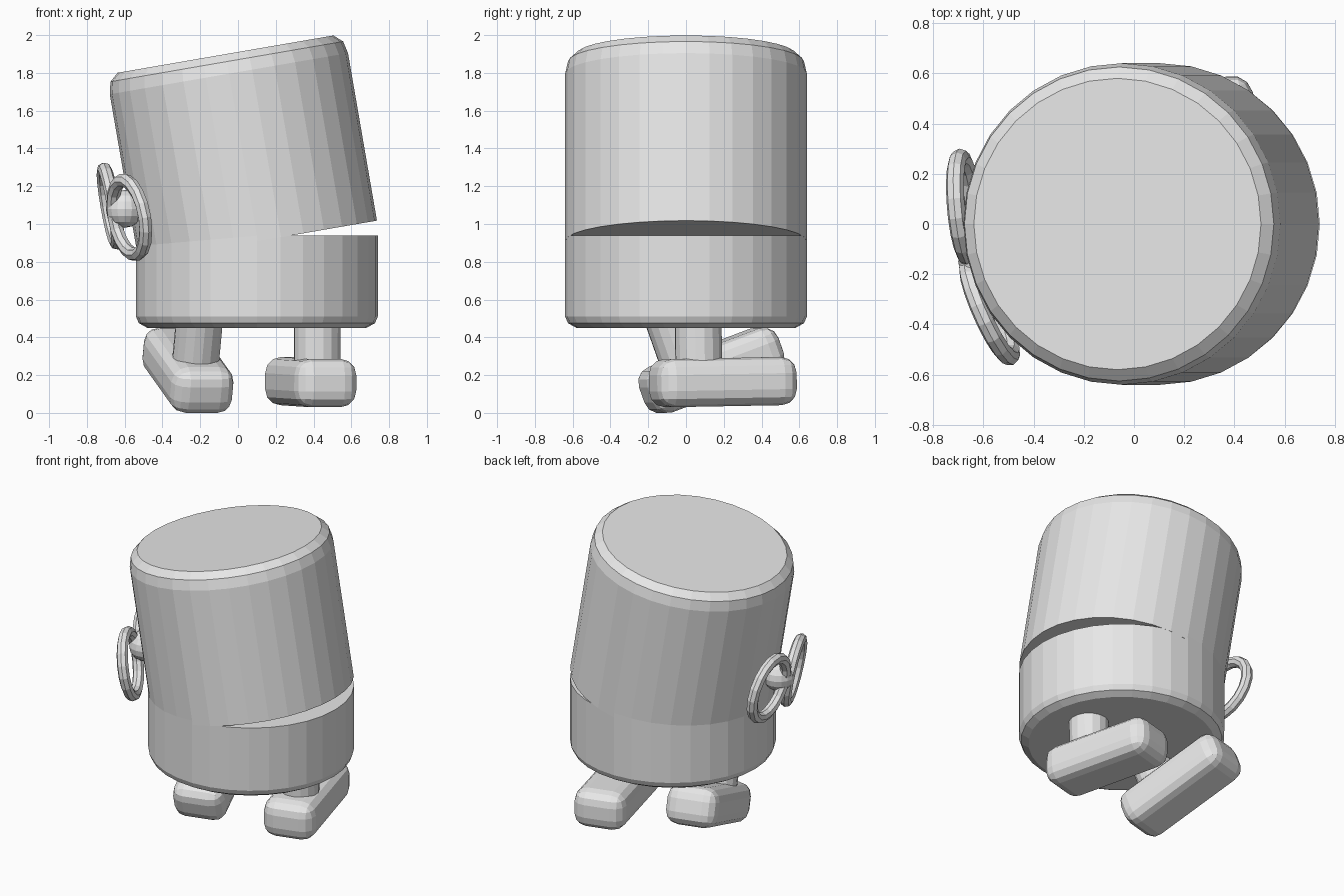
import bpy, bmesh
from math import radians, sin, cos, tau
from mathutils import Vector, Matrix, Euler

if "Cube" in bpy.data.objects:
    bpy.data.objects.remove(bpy.data.objects["Cube"])

grey = bpy.data.materials.new("plain grey")
grey.use_nodes = True
colour = (0.8, 0.8, 0.8, 1)
grey.diffuse_color = colour
grey.node_tree.nodes["Principled BSDF"].inputs["Base Color"].default_value = colour


def finish(name, bm, matrix):
    bmesh.ops.recalc_face_normals(bm, faces=bm.faces)
    mesh = bpy.data.meshes.new(name)
    bm.to_mesh(mesh)
    bm.free()
    mesh.materials.append(grey)
    obj = bpy.data.objects.new(name, mesh)
    obj.matrix_world = matrix
    bpy.context.collection.objects.link(obj)
    return obj


def lathe(name, profile, matrix, sides=32):
    """Closed turned solid from (radius, height) points."""
    bm = bmesh.new()
    rings = [[bm.verts.new((r * cos(tau * i / sides), r * sin(tau * i / sides), z))
              for i in range(sides)] for r, z in profile]
    for low, high in zip(rings, rings[1:]):
        for i in range(sides):
            j = (i + 1) % sides
            bm.faces.new((low[i], low[j], high[j], high[i]))
    bm.faces.new(rings[0][::-1])
    bm.faces.new(rings[-1])
    return finish(name, bm, matrix)


def ring(name, centre, normal, major, minor, sides=18, tube=8):
    bm = bmesh.new()
    loops = []
    for i in range(sides):
        a = tau * i / sides
        loops.append([bm.verts.new(((major + minor * cos(tau * k / tube)) * cos(a),
                                    (major + minor * cos(tau * k / tube)) * sin(a),
                                    minor * sin(tau * k / tube))) for k in range(tube)])
    for i in range(sides):
        a, b = loops[i], loops[(i + 1) % sides]
        for k in range(tube):
            m = (k + 1) % tube
            bm.faces.new((a[k], b[k], b[m], a[m]))
    turn = normal.to_track_quat('Z', 'Y').to_matrix().to_4x4()
    return finish(name, bm, Matrix.Translation(centre) @ turn)


# Lower body, and the upper body tipped back to leave an open wedge
lathe("lower_body", [(0.58, 0.45), (0.625, 0.475), (0.64, 0.51), (0.64, 0.94)],
      Matrix.Translation((0.10, 0, 0)))
TILT = radians(-9.8)
lathe("upper_body", [(0.64, 0), (0.64, 0.90), (0.625, 0.965), (0.58, 1.005)],
      Matrix.Translation((0.105, 0, 0.909)) @ Matrix.Rotation(TILT, 4, 'Y'))


# Rounded block feet with a round leg on each
def foot_and_leg(side, centre, pitch):
    frame = Matrix.Translation(centre) @ Euler((radians(pitch), 0, radians(15))).to_matrix().to_4x4()
    bm = bmesh.new()
    bmesh.ops.create_cube(bm, size=1)
    bmesh.ops.scale(bm, vec=(0.34, 0.765, 0.255), verts=bm.verts)
    bmesh.ops.bevel(bm, geom=bm.edges[:], offset=0.085, segments=3,
                    profile=0.5, affect='EDGES')
    finish(side + "_foot", bm, frame)
    lathe(side + "_leg", [(0.125, 0), (0.125, 0.36)],
          frame @ Matrix.Translation((0, -0.13, 0)), sides=16)


foot_and_leg("left", (0.385, 0.195, 0.163), 1)
foot_and_leg("right", (-0.265, 0.135, 0.225), 20)

# Pair of loops with a round knot between them
for name, centre, yaw in (("front_loop", (-0.575, -0.345, 1.035), 24),
                          ("rear_loop", (-0.675, 0.065, 1.095), 5)):
    y, t = radians(yaw), TILT
    ring(name, centre, Vector((-cos(y) * cos(t), -sin(y) * cos(t), sin(t))), 0.2, 0.036)

bm = bmesh.new()
bmesh.ops.create_uvsphere(bm, u_segments=16, v_segments=8, radius=0.1)
finish("loop_knot", bm, Matrix.Translation((-0.60, -0.15, 1.08)))
